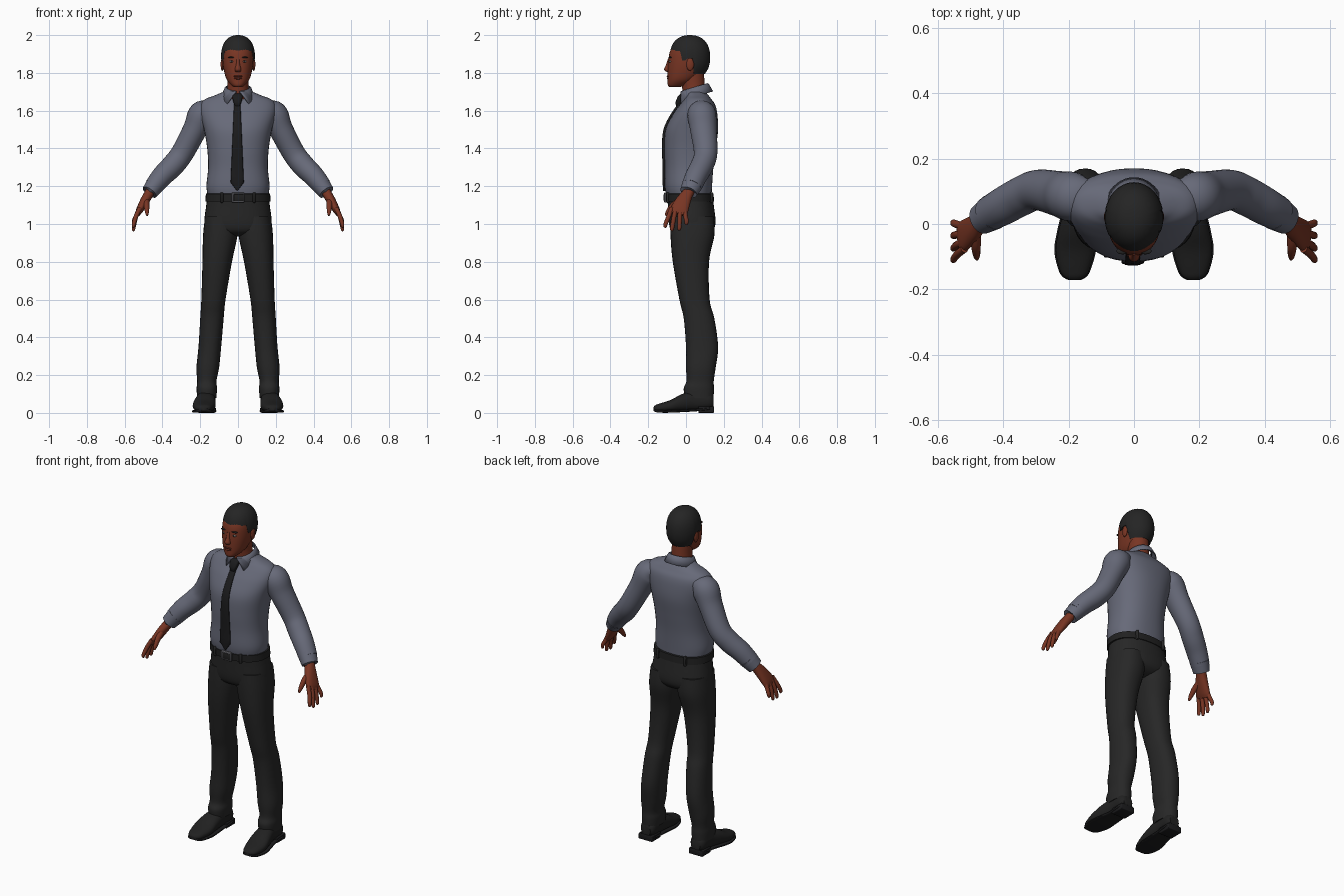
import bpy, bmesh
from math import sin, cos, pi, copysign
from mathutils import Vector, Matrix

if "Cube" in bpy.data.objects:
    bpy.data.objects.remove(bpy.data.objects["Cube"], do_unlink=True)

X, Y, Z = Vector((1, 0, 0)), Vector((0, 1, 0)), Vector((0, 0, 1))
parts = []


def material(name, r, g, b):
    mat = bpy.data.materials.new(name)
    mat.use_nodes = True
    mat.diffuse_color = (r, g, b, 1)
    bsdf = next(n for n in mat.node_tree.nodes if n.type == "BSDF_PRINCIPLED")
    bsdf.inputs["Base Color"].default_value = (r, g, b, 1)
    return mat


skin = material("brown_skin", .19, .036, .017)
lip = material("lip_brown", .13, .024, .014)
shirt = material("grey_blue_shirt", .135, .143, .19)
cloth = material("charcoal_trousers", .02, .02, .02)
black = material("black_tie", .011, .011, .012)
leather = material("black_leather", .015, .015, .015)
hair_mat = material("black_hair", .018, .018, .018)
metal = material("buckle_metal", .09, .09, .1)
white = material("eye_white", .3, .27, .25)


def finish(name, bm, mat, mirror=False):
    """Turn a bmesh into an object, mirrored across x when it is one of a pair."""
    bmesh.ops.recalc_face_normals(bm, faces=bm.faces)
    mesh = bpy.data.meshes.new(name)
    bm.to_mesh(mesh)
    bm.free()
    mesh.materials.append(mat)
    obj = bpy.data.objects.new(name, mesh)
    bpy.context.collection.objects.link(obj)
    if mirror:
        obj.modifiers.new("mirror", "MIRROR")
    parts.append(obj)
    return obj


def spline(rows, steps=5):
    """Smooth curve of rows passing through the given rows."""
    out = []
    for i in range(len(rows) - 1):
        a, b, c, d = (rows[min(max(i + k, 0), len(rows) - 1)] for k in (-1, 0, 1, 2))
        for s in range(steps):
            t = s / steps
            out.append([q + t / 2 * (r - p + t * (2 * p - 5 * q + 4 * r - e + t * (3 * (q - r) + e - p)))
                        for p, q, r, e in zip(a, b, c, d)])
    return out + [list(rows[-1])]


def body(rows):
    """(z, x, half width, front y, back y) to (x, y, z, half width, half depth)."""
    return [(x, (f + b) / 2, z, w, (b - f) / 2) for z, x, w, f, b in rows]


def loft(name, rows, mat, mirror=False, axes=(X, Y), power=2.3, sides=28):
    """Skin closed rings; axes=None sets each ring square to the path."""
    bm = bmesh.new()
    rings = []
    for i, (x, y, z, ra, rb) in enumerate(rows):
        if axes:
            u, v = axes
        else:
            t = (Vector(rows[min(i + 1, len(rows) - 1)][:3]) - Vector(rows[max(i - 1, 0)][:3])).normalized()
            v = (Y - t * t.y).normalized()
            u = v.cross(t)
        ring = []
        for k in range(sides):
            c, s = cos(2 * pi * k / sides), sin(2 * pi * k / sides)
            c, s = (copysign(abs(n) ** (2 / power), n) for n in (c, s))
            ring.append(bm.verts.new(Vector((x, y, z)) + u * (ra * c) + v * (rb * s)))
        rings.append(ring)
    for low, high in zip(rings, rings[1:]):
        for k in range(sides):
            j = (k + 1) % sides
            bm.faces.new((low[k], low[j], high[j], high[k]))
    bm.faces.new(rings[0])
    bm.faces.new(rings[-1])
    return finish(name, bm, mat, mirror)


def ball(name, at, size, mat, mirror=False):
    bm = bmesh.new()
    bmesh.ops.create_uvsphere(bm, u_segments=16, v_segments=10, radius=1,
                              matrix=Matrix.Translation(at) @ Matrix.Diagonal((*size, 1)))
    return finish(name, bm, mat, mirror)


def box(name, at, size, mat, mirror=False, bevel=.004):
    bm = bmesh.new()
    bmesh.ops.create_cube(bm, size=2, matrix=Matrix.Translation(at) @ Matrix.Diagonal((*size, 1)))
    bmesh.ops.bevel(bm, geom=bm.edges[:], offset=bevel, segments=2, affect="EDGES", profile=.5)
    return finish(name, bm, mat, mirror)


# Shirt body and sleeves
torso = spline(body([
    (1.14, 0, .158, -.1, .135), (1.2, 0, .167, -.112, .138), (1.3, 0, .158, -.112, .145),
    (1.4, 0, .163, -.115, .158), (1.5, 0, .18, -.108, .17), (1.58, 0, .2, -.07, .166),
    (1.63, 0, .2, -.035, .155), (1.66, 0, .175, -.012, .135), (1.68, 0, .125, 0, .12),
    (1.705, 0, .065, 0, .1)]))
loft("shirt_body", torso, shirt, sides=40)
loft("shirt_sleeves", spline([
    (.13, .08, 1.62, .03, .05), (.185, .083, 1.585, .073, .075), (.228, .092, 1.5, .064, .07),
    (.295, .104, 1.375, .06, .062), (.345, .085, 1.31, .06, .06), (.4, .055, 1.255, .056, .058),
    (.445, .03, 1.2, .05, .053)]), shirt, True, None, 2)
loft("shirt_cuffs", [(.43, .038, 1.218, .04, .045), (.434, .036, 1.213, .051, .056),
                     (.468, .014, 1.168, .043, .047), (.468, .014, 1.168, .03, .032)],
     shirt, True, None, 2)

# Folded collar, open at the front with two points
bm = bmesh.new()
columns = []
for k in range(33):
    t = k / 32 * 2 - 1
    top, low = pi / 2 + t * (pi - .15), pi / 2 + t * (pi - .7)
    tip = abs(t) ** 8
    y = .045 + .068 * sin(top)
    z = 1.725 + .3 * (y - .045)
    columns.append([bm.verts.new(p) for p in (
        (.058 * cos(top), y + .004, z - .03), (.062 * cos(top), y, z),
        (.07 * cos(top), .045 + .076 * sin(top), z - .004),
        (.09 * cos(low), .045 + .098 * sin(low), z - .042 - .028 * tip))])
for a, b in zip(columns, columns[1:]):
    for j in range(3):
        bm.faces.new((a[j], b[j], b[j + 1], a[j + 1]))
collar = finish("shirt_collar", bm, shirt)
collar.modifiers.new("thickness", "SOLIDIFY").thickness = .005


def chest(z):
    """Front of the shirt at a height."""
    for a, b in zip(torso, torso[1:]):
        if a[2] <= z <= b[2]:
            t = (z - a[2]) / (b[2] - a[2])
            return (a[1] - a[4]) * (1 - t) + (b[1] - b[4]) * t
    return 0


# Tie, following the chest
blade = [(1.176, .002), (1.22, .035)]
blade += [(1.22 + .03 * k, .035 - .0013 * k) for k in range(1, 15)]
loft("tie_blade", [(-.004, chest(z) - .003, z, w, .009) for z, w in blade], black, power=3, sides=16)
loft("tie_knot", spline([(-.003, -.04, 1.625, .013, .012), (-.003, -.037, 1.645, .021, .018),
                         (-.003, -.025, 1.675, .027, .018), (-.003, -.015, 1.69, .02, .012)], 3),
     black, power=3)

# Trousers
loft("trouser_hips", spline(body([
    (1.16, 0, .16, -.1, .138), (1.1, 0, .168, -.096, .147), (1.0, 0, .178, -.09, .156),
    (.955, 0, .15, -.07, .13), (.935, 0, .05, -.02, .08)])), cloth, sides=36)
loft("trouser_legs", spline(body([
    (1.04, .088, .086, -.083, .148), (.94, .094, .091, -.082, .15), (.8, .11, .078, -.07, .122),
    (.6, .13, .064, -.035, .125), (.5, .138, .062, -.012, .15), (.35, .149, .06, 0, .17),
    (.24, .16, .06, 0, .157), (.17, .165, .051, .003, .147), (.13, .165, .054, -.012, .148),
    (.08, .166, .051, -.006, .146)])), cloth, True)

# Belt with loops and buckle
loft("belt", body([(1.118, 0, .165, -.1, .14), (1.12, 0, .173, -.106, .148),
                   (1.16, 0, .17, -.108, .146), (1.162, 0, .16, -.1, .138)]), leather, sides=40)
box("belt_loops", (.085, -.095, 1.14), (.007, .008, .028), cloth, True)
box("belt_loops_back", (.09, .135, 1.14), (.007, .009, .028), cloth, True)
box("belt_buckle", (0, -.108, 1.14), (.034, .008, .026), metal)
box("buckle_opening", (.003, -.114, 1.14), (.026, .004, .018), leather, bevel=.002)

# Shoes: upper, sole and heel
shoe = spline([(.165, .146, .06, .03, .03), (.166, .12, .065, .046, .046), (.168, .05, .066, .047, .054),
               (.175, -.02, .054, .056, .046), (.18, -.08, .037, .06, .032), (.182, -.135, .028, .047, .023),
               (.182, -.16, .025, .034, .017), (.182, -.172, .023, .014, .008)])
loft("shoe_uppers", shoe, leather, True, (X, Z))
loft("shoe_soles", [(x, y, max(z - h + .003, .007), w + .004, .007) for x, y, z, w, h in shoe],
     black, True, (X, Z), 4)
box("shoe_heels", (.167, .107, .017), (.045, .042, .017), black, True)

# Hands with fingers and thumb
loft("palms", spline([(.45, .028, 1.195, .025, .028), (.472, .008, 1.16, .025, .03),
                      (.495, -.015, 1.12, .024, .04), (.52, -.035, 1.075, .019, .047),
                      (.531, -.042, 1.052, .012, .043)]), skin, True, None)
fingers = zip(("index", "middle", "ring", "little"), (-.076, -.053, -.03, -.007),
              (-.108, -.073, -.035, .003), (.98, .962, .965, .995))
for finger, y, tip, z in fingers:
    loft(finger + "_fingers", spline([
        (.519, y, 1.085, .012, .012), (.54, y * .5 + tip * .5, 1.04, .012, .012),
        (.552, tip, z + .02, .01, .011), (.553, tip - .002, z + .004, .007, .008),
        (.553, tip - .003, z, .002, .002)], 4), skin, True, None, 2, 12)
loft("thumbs", spline([(.485, -.02, 1.13, .016, .018), (.484, -.065, 1.1, .015, .017),
                       (.482, -.095, 1.065, .011, .012), (.481, -.107, 1.045, .005, .006)], 4),
     skin, True, None, 2, 12)

# Neck and head
loft("neck", spline(body([(1.65, 0, .07, -.015, .105), (1.72, 0, .056, -.02, .1),
                          (1.8, 0, .056, -.03, .095)])), skin, power=2)
loft("head", spline(body([
    (1.724, 0, .018, -.085, -.04), (1.735, 0, .036, -.096, .0), (1.765, 0, .06, -.097, .05),
    (1.81, 0, .074, -.097, .09), (1.86, 0, .081, -.094, .11), (1.91, 0, .081, -.086, .115),
    (1.95, 0, .07, -.062, .1), (1.98, 0, .035, -.02, .06)])), skin, power=2.2, sides=36)

# Short hair, one cap whose lower edge follows the hairline
bm = bmesh.new()
crown = bm.verts.new((0, .02, 2))
columns = []
for k in range(48):
    a = 2 * pi * k / 48
    front = -sin(a)
    edge = 1.915 if front > .5 else 1.865 if front > .2 else 1.875 if front > -.25 else 1.795
    column = []
    for j in range(1, 15):
        z = 2 - (2 - edge) * (j / 14) ** 2
        h = (z - 1.882) / .118
        r = max(1 - abs(h) ** 2.3, 0) ** (1 / 2.3)
        column.append(bm.verts.new((.09 * r * cos(a), .021 + .107 * r * sin(a), z)))
    column.append(bm.verts.new((.06 * cos(a), .021 + .075 * sin(a), edge + .004)))
    columns.append(column)
for a, b in zip(columns, columns[1:] + columns[:1]):
    bm.faces.new((crown, a[0], b[0]))
    for j in range(14):
        bm.faces.new((a[j], a[j + 1], b[j + 1], b[j]))
finish("hair", bm, hair_mat)

# Face
loft("nose", spline([(0, -.087, 1.875, .008, .008), (0, -.093, 1.845, .01, .012),
                     (0, -.098, 1.82, .017, .018), (0, -.094, 1.808, .015, .014),
                     (0, -.09, 1.803, .008, .006)], 3), skin, power=2, sides=16)
ball("ears", (.083, .022, 1.845), (.009, .02, .034), skin, True)
ball("eyes", (.033, -.081, 1.86), (.013, .01, .006), white, True)
ball("irises", (.033, -.084, 1.86), (.006, .008, .006), hair_mat, True)
ball("eyebrows", (.035, -.083, 1.882), (.019, .01, .004), hair_mat, True)
ball("upper_lip", (0, -.091, 1.782), (.025, .011, .006), lip)
ball("lower_lip", (0, -.09, 1.771), (.022, .012, .007), lip)

# Smooth shading with sharp edges kept
bpy.ops.object.select_all(action="DESELECT")
for obj in parts:
    obj.select_set(True)
bpy.context.view_layer.objects.active = parts[0]
bpy.ops.object.shade_smooth_by_angle(angle=.8)
